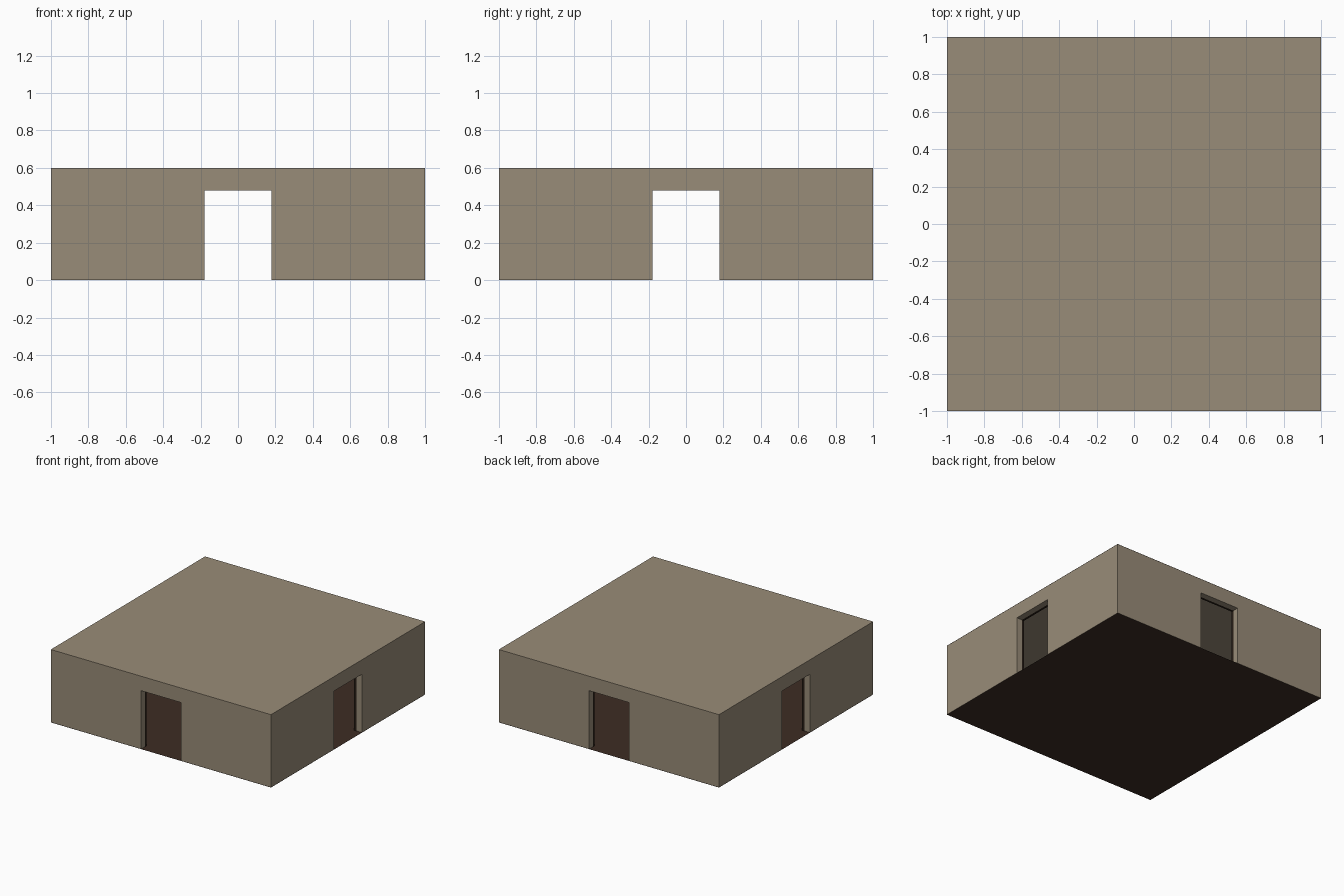
import bpy, bmesh, math
from mathutils import Matrix

if "Cube" in bpy.data.objects:
    bpy.data.objects.remove(bpy.data.objects["Cube"])

HEIGHT, DOOR_W, DOOR_H = 0.6, 0.18, 0.48   # room height, door half width, door height
GAP = 0.001                                # keeps wall ends off the floor and roof sheets


def material(name, rgb):
    """Flat material from an sRGB 0-255 colour."""
    m = bpy.data.materials.new(name)
    lin = [(c / 255 / 12.92) if c < 11 else ((c / 255 + 0.055) / 1.055) ** 2.4 for c in rgb]
    m.diffuse_color = (*lin, 1)
    m.use_nodes = True
    m.node_tree.nodes["Principled BSDF"].inputs["Base Color"].default_value = m.diffuse_color
    return m


stone = material("tan_stone", (153, 140, 120))
floor_brown = material("floor_brown", (61, 44, 36))
lining_dark = material("lining_dark_brown", (40, 30, 22))


def finish(name, bm, mat):
    me = bpy.data.meshes.new(name)
    bm.to_mesh(me)
    bm.free()
    me.materials.append(mat)
    ob = bpy.data.objects.new(name, me)
    bpy.context.collection.objects.link(ob)
    return ob


def wall_ring(name, half, thick, mat):
    """Four walls, each a doorway profile pushed inward, turned round the centre."""
    lo, hi = GAP, HEIGHT - GAP
    end = half - thick                     # each wall butts against the next one
    profile = [(-half, lo), (-DOOR_W, lo), (-DOOR_W, DOOR_H), (DOOR_W, DOOR_H),
               (DOOR_W, lo), (end, lo), (end, hi), (-half, hi)]
    bm = bmesh.new()
    for k in range(4):
        face = bm.faces.new([bm.verts.new((x, -half, z)) for x, z in profile])
        ext = bmesh.ops.extrude_face_region(bm, geom=[face], use_keep_orig=True)["geom"]
        inner = [g for g in ext if isinstance(g, bmesh.types.BMVert)]
        bmesh.ops.translate(bm, verts=inner, vec=(0, thick, 0))
        wall = inner + list(face.verts)
        bmesh.ops.rotate(bm, verts=wall, cent=(0, 0, 0),
                         matrix=Matrix.Rotation(k * math.pi / 2, 3, 'Z'))
    bmesh.ops.recalc_face_normals(bm, faces=bm.faces)
    return finish(name, bm, mat)


def sheet(name, z, mat):
    """Full-size flat square."""
    bm = bmesh.new()
    bmesh.ops.create_grid(bm, x_segments=1, y_segments=1, size=1,
                          matrix=Matrix.Translation((0, 0, z)))
    return finish(name, bm, mat)


# outer stone walls and the thin dark layer behind them
wall_ring("outer_walls", 1.0, 0.05, stone)
wall_ring("inner_lining", 0.95, 0.02, lining_dark)

# floor and roof
sheet("floor", 0.0, floor_brown)
sheet("roof", HEIGHT, stone)
